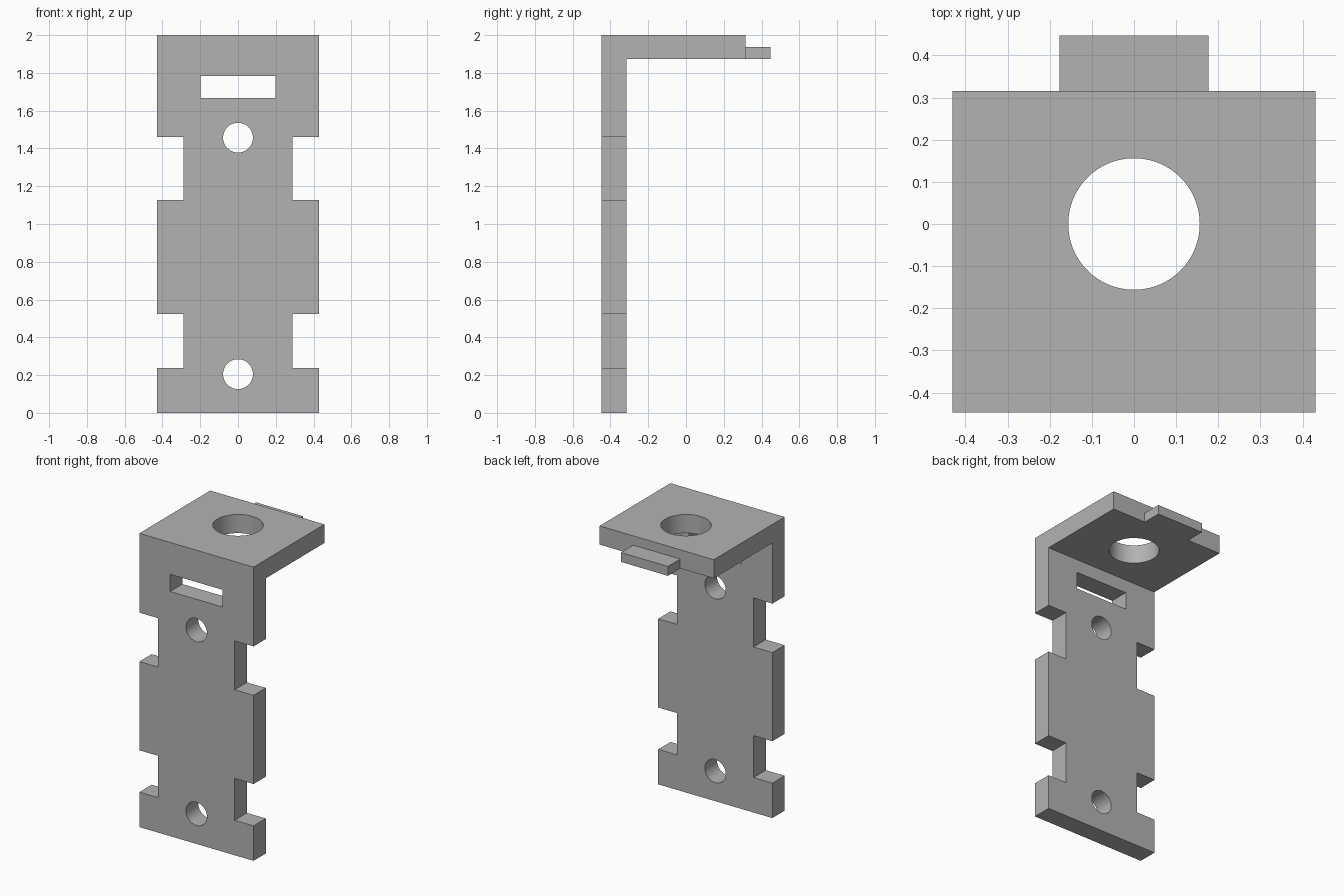
import bpy, bmesh
from math import radians
from mathutils import Vector

if "Cube" in bpy.data.objects:
    bpy.data.objects.remove(bpy.data.objects["Cube"], do_unlink=True)

grey = bpy.data.materials.new("plain grey")
grey.use_nodes = True
colour = (0.45, 0.45, 0.45, 1)
grey.diffuse_color = colour
grey.node_tree.nodes["Principled BSDF"].inputs["Base Color"].default_value = colour

HALF_W, FRONT, INNER, BACK = 0.43, -0.447, -0.315, 0.315
UNDER, TOP = 1.873, 2.0
MID_Y = (FRONT + INNER) / 2


def box(name, x0, x1, y0, y1, z0, z1):
    bpy.ops.mesh.primitive_cube_add(size=1)
    ob = bpy.context.object
    ob.name = name
    lo, hi = Vector((x0, y0, z0)), Vector((x1, y1, z1))
    for v in ob.data.vertices:
        v.co = Vector([lo[i] + (v.co[i] + 0.5) * (hi[i] - lo[i]) for i in range(3)])
    return ob


def drill(name, radius, location, tilt=0):
    bpy.ops.mesh.primitive_cylinder_add(vertices=64, radius=radius, depth=0.4,
                                        location=location, rotation=(tilt, 0, 0))
    bpy.context.object.name = name
    return bpy.context.object


def combine(target, tool, operation="DIFFERENCE"):
    tool.hide_render = True
    mod = target.modifiers.new("combine", "BOOLEAN")
    mod.operation, mod.solver, mod.object = operation, "EXACT", tool
    bpy.context.view_layer.objects.active = target
    bpy.ops.object.modifier_apply(modifier=mod.name)
    bpy.data.objects.remove(tool, do_unlink=True)


# L-shaped bracket: side profile extruded across the width
profile = [(FRONT, 0), (INNER, 0), (INNER, UNDER), (BACK, UNDER), (BACK, TOP), (FRONT, TOP)]
bm = bmesh.new()
face = bm.faces.new([bm.verts.new((-HALF_W, y, z)) for y, z in profile])
sweep = bmesh.ops.extrude_face_region(bm, geom=[face])
bmesh.ops.translate(bm, vec=(2 * HALF_W, 0, 0),
                    verts=[g for g in sweep["geom"] if isinstance(g, bmesh.types.BMVert)])
bmesh.ops.recalc_face_normals(bm, faces=bm.faces)
mesh = bpy.data.meshes.new("angle_bracket")
bm.to_mesh(mesh)
bm.free()
bracket = bpy.data.objects.new("angle_bracket", mesh)
bpy.context.collection.objects.link(bracket)

# Locating tab on the back edge of the shelf
combine(bracket, box("rear_tab", -0.177, 0.177, BACK - 0.03, -FRONT, UNDER, 1.937), "UNION")

# Mirrored edge notches
for z0, z1 in ((0.238, 0.523), (1.127, 1.46)):
    for x0, x1 in ((-0.6, -0.288), (0.288, 0.6)):
        combine(bracket, box("notch_cutter", x0, x1, FRONT - 0.1, INNER + 0.1, z0, z1))

# Slot, screw holes and large shelf hole
combine(bracket, box("slot_cutter", -0.198, 0.198, FRONT - 0.1, INNER + 0.1, 1.666, 1.783))
for z in (0.205, 1.457):
    combine(bracket, drill("screw_hole_cutter", 0.079, (0, MID_Y, z), radians(90)))
combine(bracket, drill("shelf_hole_cutter", 0.156, (0, 0, (UNDER + TOP) / 2)))

# Finish: one colour, smooth bores with sharp edges
bracket.data.materials.clear()
bracket.data.materials.append(grey)
for p in bracket.data.polygons:
    p.material_index = 0
bpy.ops.object.select_all(action="DESELECT")
bracket.select_set(True)
bpy.context.view_layer.objects.active = bracket
bpy.ops.object.shade_smooth_by_angle(angle=radians(30))
